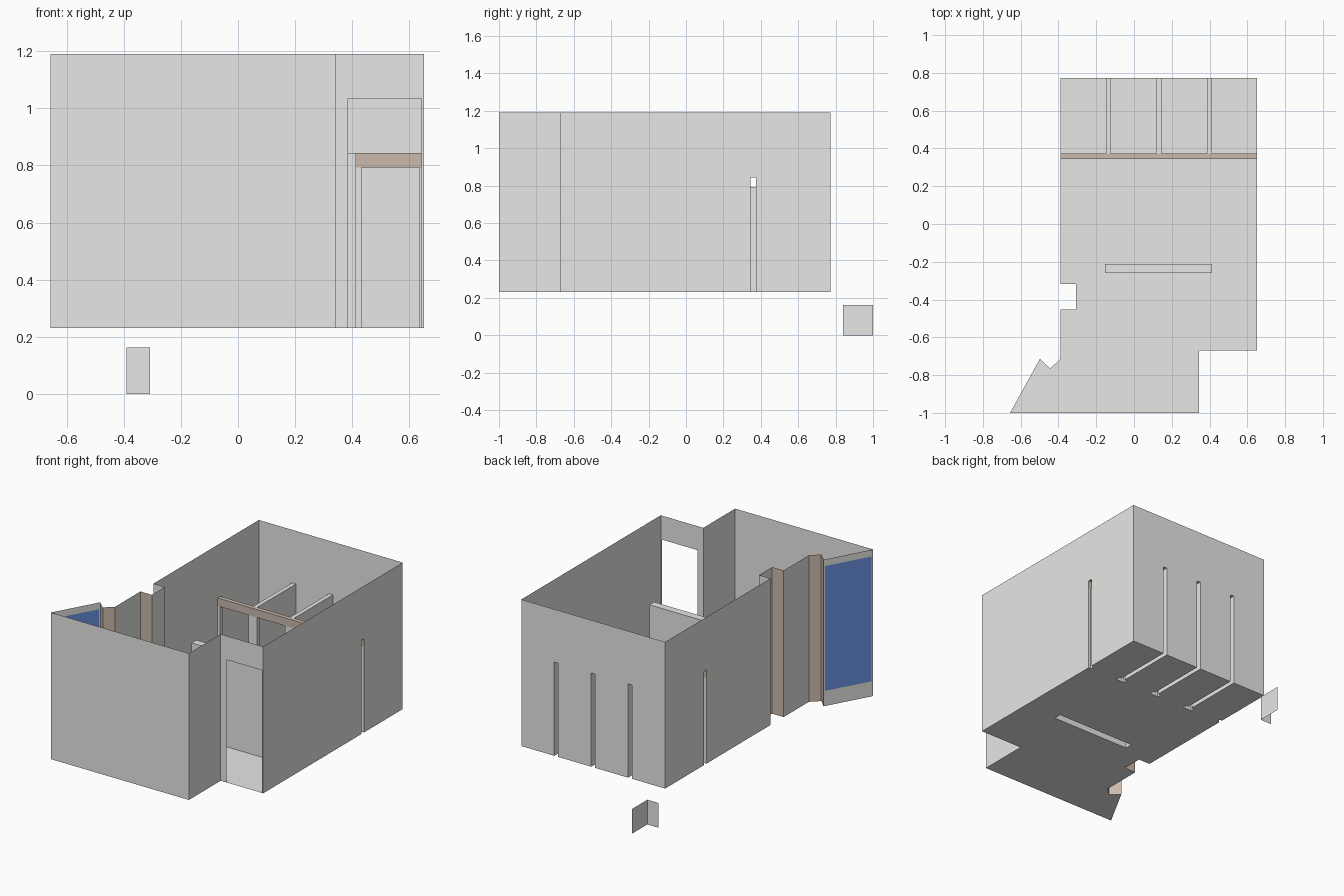
import bpy, bmesh
from mathutils import Vector

if "Cube" in bpy.data.objects:
    bpy.data.objects.remove(bpy.data.objects["Cube"])

FLOOR, TOP = 0.231, 1.191


def material(name, rgb):
    m = bpy.data.materials.new(name)
    m.diffuse_color = (*rgb, 1)
    m.use_nodes = True
    m.node_tree.nodes["Principled BSDF"].inputs["Base Color"].default_value = m.diffuse_color
    return m


GREY = material("wall_grey", (0.8, 0.8, 0.79))
TAN = material("beam_tan", (0.60, 0.49, 0.41))
BLUE = material("window_blue", (0.14, 0.29, 0.75))


def add_object(name, bm, mats=()):
    me = bpy.data.meshes.new(name)
    bm.to_mesh(me)
    bm.free()
    ob = bpy.data.objects.new(name, me)
    bpy.context.collection.objects.link(ob)
    for m in mats:
        me.materials.append(m)
    return ob


def prism(outline, z0, z1):
    bm = bmesh.new()
    f = bm.faces.new([bm.verts.new((x, y, z0)) for x, y in outline])
    r = bmesh.ops.extrude_face_region(bm, geom=[f], use_keep_orig=True)
    verts = [v for v in r["geom"] if isinstance(v, bmesh.types.BMVert)]
    bmesh.ops.translate(bm, verts=verts, vec=(0, 0, z1 - z0))
    bmesh.ops.recalc_face_normals(bm, faces=bm.faces)
    return bm


def carve(target, x0, x1, y0, y1, z0, z1):
    """Remove a box from the room volume, leaving its skin as inner faces."""
    cutter = add_object("cutter", prism([(x0, y0), (x1, y0), (x1, y1), (x0, y1)], z0, z1))
    cutter.hide_render = True
    mod = target.modifiers.new("carve", 'BOOLEAN')
    mod.operation, mod.solver, mod.object = 'DIFFERENCE', 'EXACT', cutter
    bpy.context.view_layer.objects.active = target
    bpy.ops.object.modifier_apply(modifier=mod.name)
    bpy.data.objects.remove(cutter)


def cut_panel(bm, face, planes):
    """Cut a face by planes (point, inward direction); return the inner faces."""
    faces = [face]
    for co, no in planes:
        co, no = Vector(co), Vector(no).normalized()
        geom = set(faces)
        for f in faces:
            geom.update(f.edges)
            geom.update(f.verts)
        r = bmesh.ops.bisect_plane(bm, geom=list(geom), plane_co=co, plane_no=no)
        faces = [f for f in r["geom"] if isinstance(f, bmesh.types.BMFace)
                 and (f.calc_center_median() - co).dot(no) > 0]
    return faces


# Room volume
outline = [(-0.39, 0.773), (0.652, 0.773), (0.652, -0.67), (0.344, -0.67),
           (0.344, -1), (-0.656, -1), (-0.498, -0.714), (-0.444, -0.765),
           (-0.39, -0.715), (-0.39, -0.453), (-0.307, -0.453),
           (-0.307, -0.318), (-0.39, -0.318)]
room = add_object("room_shell", prism(outline, FLOOR, TOP), (GREY, TAN, BLUE))

# Free-standing divider, cross beam, posts below it and partitions behind it
carve(room, -0.154, 0.414, -0.26, -0.211, 0.1, 0.844)
carve(room, -0.5, 0.75, 0.345, 0.373, 0.792, 0.844)
for x0, x1 in [(-0.5, -0.373), (0.635, 0.75)]:
    carve(room, x0, x1, 0.345, 0.373, 0.1, 0.792)
for x in (-0.135, 0.132, 0.4):
    carve(room, x - 0.032, x + 0.032, 0.345, 0.373, 0.1, 0.792)
    carve(room, x - 0.0135, x + 0.0135, 0.373, 0.9, 0.1, 0.844)

bm = bmesh.new()
bm.from_mesh(room.data)
bm.normal_update()
# Open top
bmesh.ops.delete(bm, geom=[f for f in bm.faces if abs(f.normal.z) > 0.9
                           and f.calc_center_median().z > TOP - 0.01], context='FACES')

# Tan beam and corner columns
for f in bm.faces:
    c, n = f.calc_center_median(), f.normal
    beam = c.z > 0.785 and 0.34 < c.y < 0.38
    pier = abs(n.y) > 0.9 and abs(c.y + 0.453) < 0.01 and c.x < -0.3
    corner = abs(n.z) < 0.1 and -0.5 < c.x < -0.395 and -0.77 < c.y < -0.71
    f.material_index = 1 if beam or pier or corner else 0


def nearest(x, y):
    return min((f for f in bm.faces if abs(f.normal.z) < 0.1),
               key=lambda f: (f.calc_center_median().xy - Vector((x, y))).length)


# Doorway
door = cut_panel(bm, nearest(0.498, -0.67), [
    ((0.386, 0, 0), (1, 0, 0)), ((0.642, 0, 0), (-1, 0, 0)), ((0, 0, 1.034), (0, 0, -1))])
bmesh.ops.delete(bm, geom=door, context='FACES')

# Window in the slanted wall
a, b = Vector((-0.656, -1, 0)), Vector((-0.498, -0.714, 0))
d = b - a
for f in cut_panel(bm, nearest(-0.577, -0.857), [
        (a + d * 0.03, d), (b - d * 0.03, -d),
        ((0, 0, 0.33), (0, 0, 1)), ((0, 0, 1.147), (0, 0, -1))]):
    f.material_index = 2
bm.to_mesh(room.data)
bm.free()

# Small loose corner piece
bm = bmesh.new()
low = [(-0.39, 0.84), (-0.308, 0.84), (-0.308, 1.0)]
rows = [[bm.verts.new((x, y, z)) for x, y in low] for z in (0, 0.162)]
for i in range(2):
    bm.faces.new((rows[0][i], rows[0][i + 1], rows[1][i + 1], rows[1][i]))
add_object("loose_corner_panel", bm, (GREY,))
